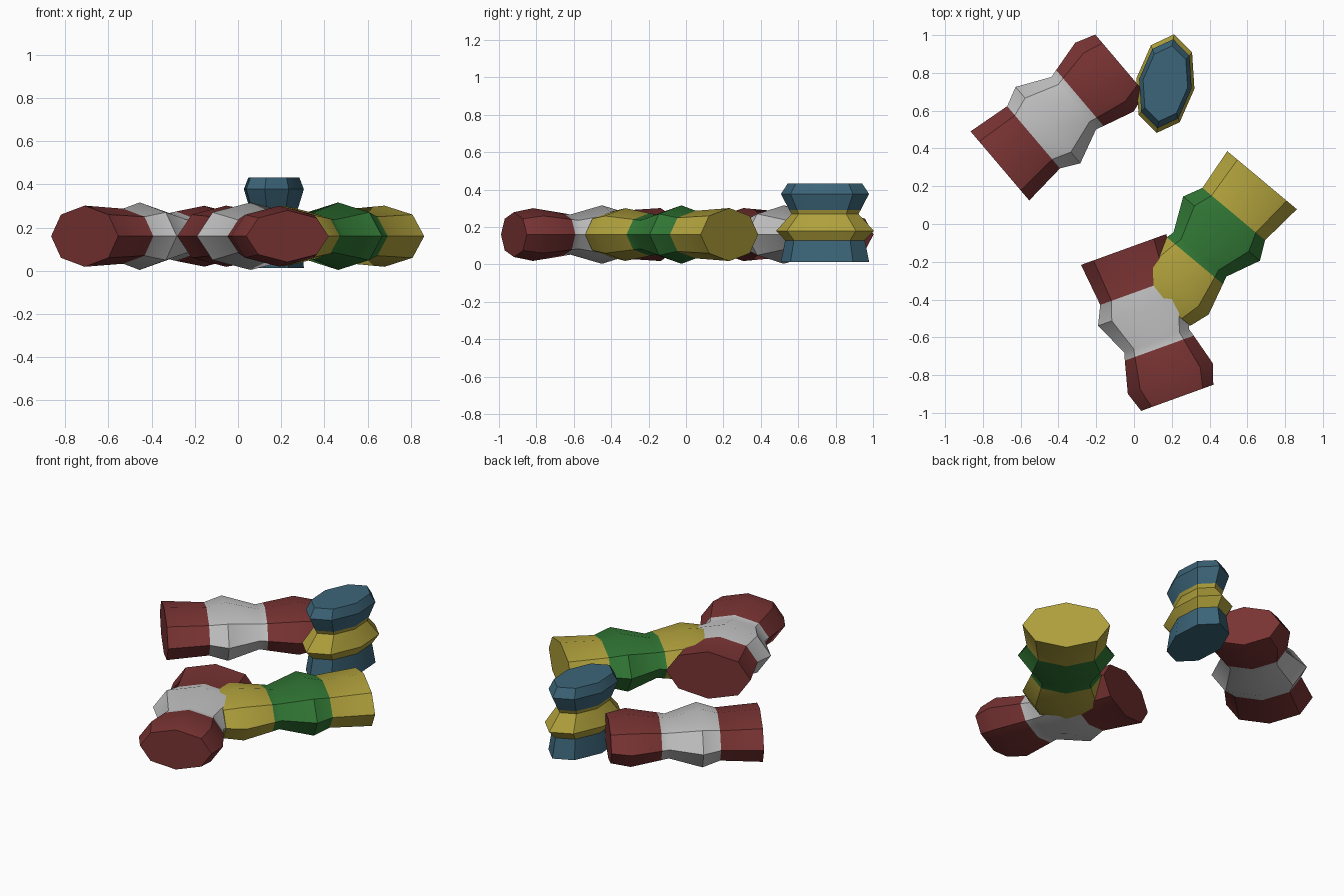
import bpy, bmesh, math
from mathutils import Vector

if "Cube" in bpy.data.objects:
    bpy.data.objects.remove(bpy.data.objects["Cube"])


def mat(name, rgb):
    m = bpy.data.materials.new(name)
    m.diffuse_color = (*rgb, 1)
    m.use_nodes = True
    m.node_tree.nodes["Principled BSDF"].inputs["Base Color"].default_value = m.diffuse_color
    return m


RED = mat("dark red", (0.19, 0.033, 0.033))
GREY = mat("light grey", (0.53, 0.53, 0.53))
YELLOW = mat("mustard yellow", (0.43, 0.35, 0.045))
GREEN = mat("dark green", (0.03, 0.18, 0.034))
BLUE = mat("slate blue", (0.045, 0.13, 0.19))

# (distance along the can as a fraction of its length, half width)
PROFILE = [(0, 0.24), (0.28, 0.216), (0.40, 0.265), (0.615, 0.182),
           (0.665, 0.194), (0.87, 0.239), (1, 0.203)]
BAND = (0.28, 0.665)   # part of the length painted in the middle colour
FLAT = 0.59            # cross-section is a squashed octagon
SIDES = 8


def can(name, start, axis, wide, length, end_mat, band_mat):
    """Loft squashed octagons from start along axis; wide is the long cross direction."""
    start, u, w = Vector(start), Vector(axis).normalized(), Vector(wide).normalized()
    v = u.cross(w)
    bm = bmesh.new()
    rings = []
    for f, r in PROFILE:
        ring = []
        for i in range(SIDES):
            a = 2 * math.pi * i / SIDES
            ring.append(bm.verts.new(start + u * f * length
                                     + w * r * math.cos(a) + v * r * FLAT * math.sin(a)))
        rings.append(ring)
    for k in range(len(rings) - 1):
        mid = (PROFILE[k][0] + PROFILE[k + 1][0]) / 2
        for i in range(SIDES):
            j = (i + 1) % SIDES
            face = bm.faces.new((rings[k][i], rings[k][j], rings[k + 1][j], rings[k + 1][i]))
            face.material_index = 1 if BAND[0] < mid < BAND[1] else 0
    bm.faces.new(rings[0][::-1])
    bm.faces.new(rings[-1])
    bmesh.ops.recalc_face_normals(bm, faces=bm.faces)
    me = bpy.data.meshes.new(name)
    bm.to_mesh(me)
    bm.free()
    me.materials.append(end_mat)
    me.materials.append(band_mat)
    ob = bpy.data.objects.new(name, me)
    bpy.context.collection.objects.link(ob)
    bpy.ops.object.select_all(action='DESELECT')
    ob.select_set(True)
    bpy.context.view_layer.objects.active = ob
    bpy.ops.object.shade_smooth_by_angle(angle=math.radians(35))


# three cans lying down
for name, start, (dx, dy), ends, band in [
        ("front_red_can", (-0.055, -0.135, 0.16), (0.34, -0.94), RED, GREY),
        ("yellow_green_can", (0.678, 0.232, 0.16), (-0.641, -0.767), YELLOW, GREEN),
        ("back_red_can", (-0.71, 0.3075, 0.16), (0.762, 0.647), RED, GREY)]:
    can(name, start, (dx, dy, 0), (-dy, dx, 0), 0.835, ends, band)

# one crushed can standing up
can("standing_blue_can", (0.166, 0.743, 0.012), (0, 0, 1), (0.174, 0.985, 0), 0.42, BLUE, YELLOW)
